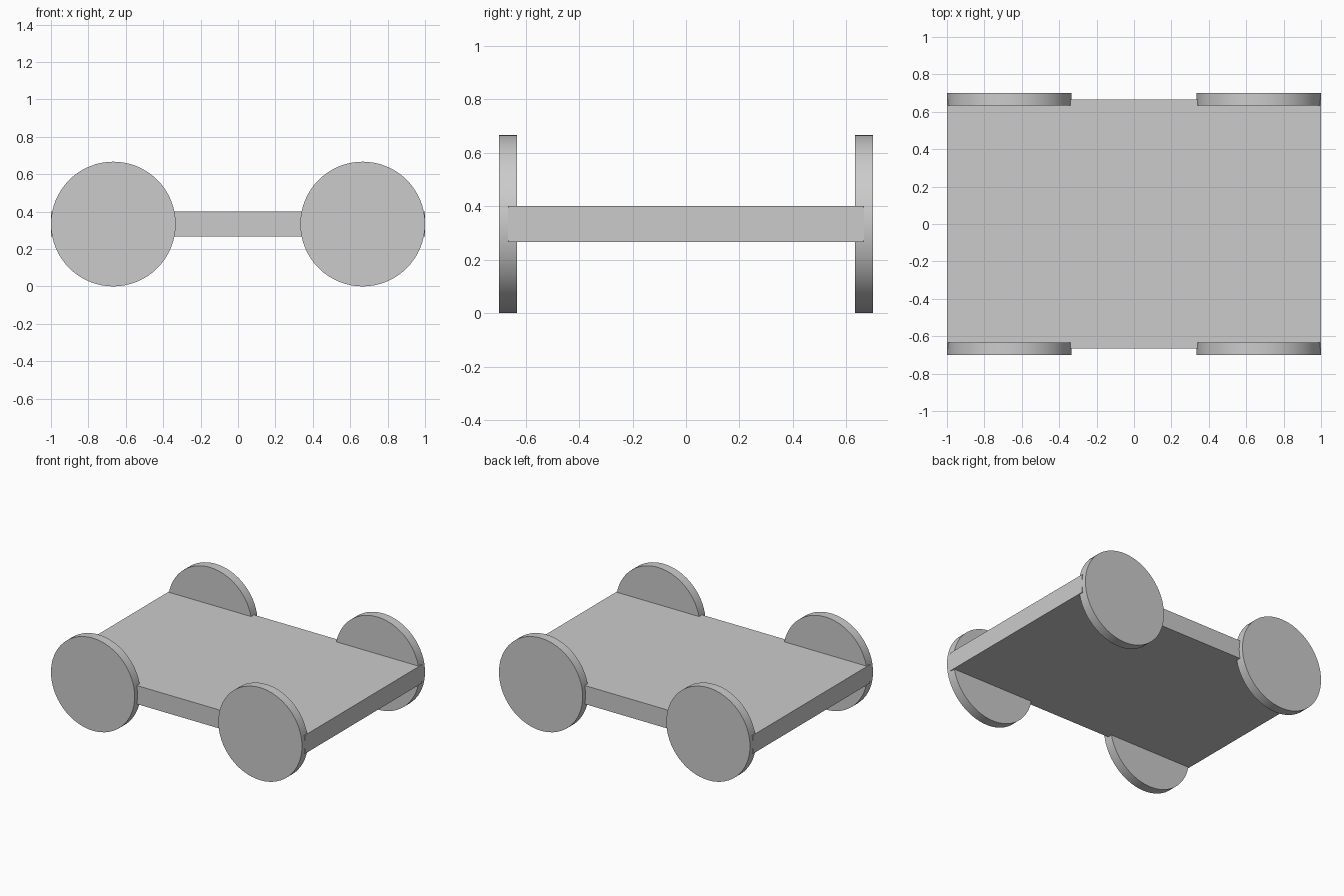
import bpy
import math

cube = bpy.data.objects.get("Cube")
if cube:
    bpy.data.objects.remove(cube, do_unlink=True)

# Single plain grey material
grey = bpy.data.materials.new("light_grey")
grey.use_nodes = True
colour = (0.6, 0.6, 0.6, 1)
grey.diffuse_color = colour
grey.node_tree.nodes["Principled BSDF"].inputs["Base Color"].default_value = colour

RADIUS = 1 / 3
TRACK = 2 / 3

# Flat deck
bpy.ops.mesh.primitive_cube_add(size=1, location=(0, 0, RADIUS))
deck = bpy.context.object
deck.name = "deck"
deck.scale = (2, 2 * TRACK, 0.4 * RADIUS)
bpy.ops.object.transform_apply(location=False, rotation=False, scale=True)
deck.data.materials.append(grey)


def add_wheel(name, x, y):
    bpy.ops.mesh.primitive_cylinder_add(
        vertices=64, radius=RADIUS, depth=0.2 * RADIUS,
        location=(x, y, RADIUS), rotation=(math.pi / 2, 0, 0))
    wheel = bpy.context.object
    wheel.name = name
    wheel.data.materials.append(grey)
    bpy.ops.object.shade_smooth_by_angle(angle=math.radians(30))


# Four disc wheels, one at each corner
for side, x in (("left", TRACK), ("right", -TRACK)):
    for end, y in (("front", -TRACK), ("back", TRACK)):
        add_wheel(f"{end}_{side}_wheel", x, y)
